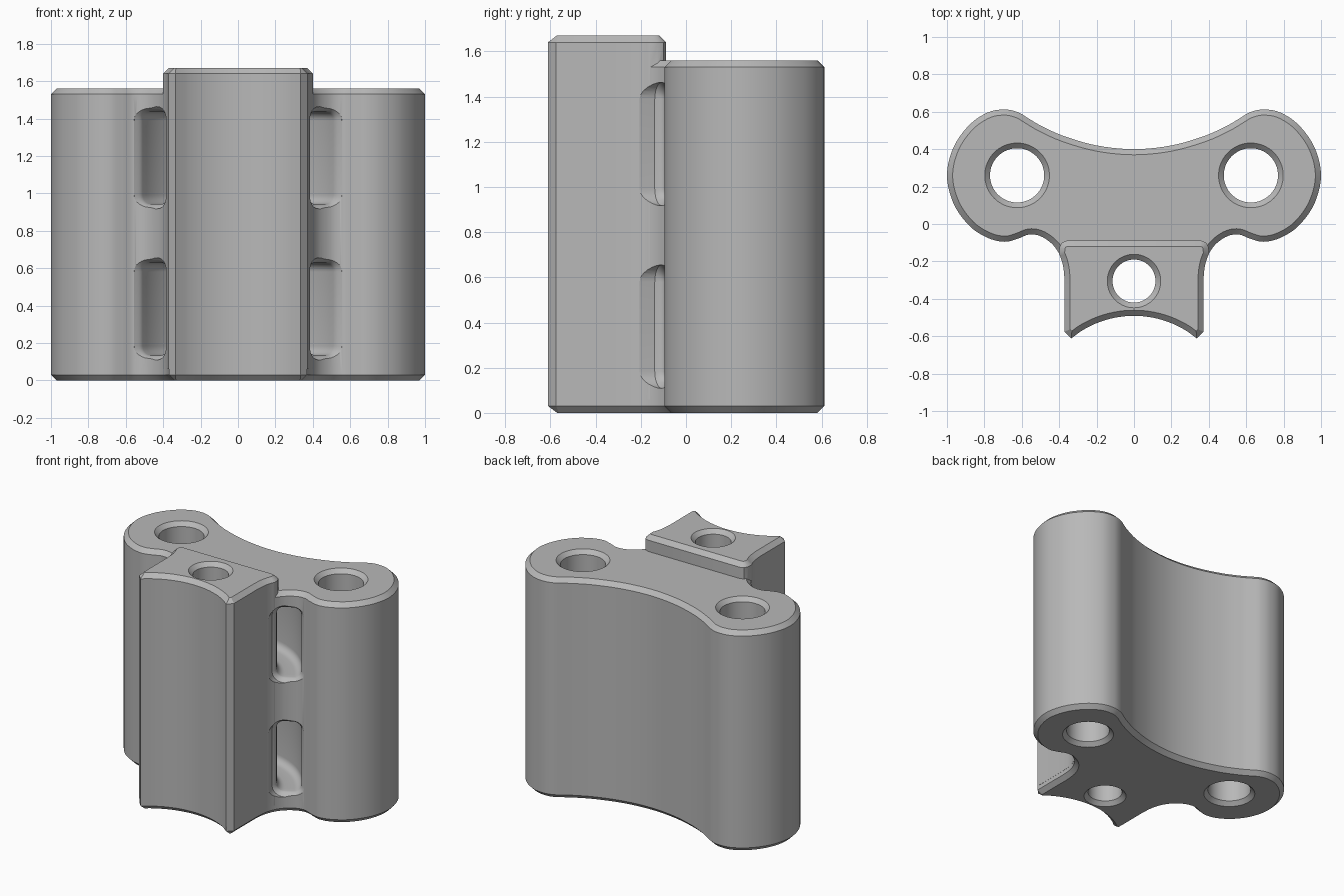
import bpy, bmesh
from math import sin, cos, pi, radians, sqrt
from mathutils import Vector

old = bpy.data.objects.get("Cube")
if old:
    bpy.data.objects.remove(old, do_unlink=True)

BODY_TOP, BLOCK_TOP, CHAMFER = 1.56, 1.67, 0.03

grey = bpy.data.materials.new("plain grey")
grey.use_nodes = True
grey.diffuse_color = (0.48, 0.48, 0.48, 1)
grey.node_tree.nodes["Principled BSDF"].inputs["Base Color"].default_value = grey.diffuse_color


def loft(name, rings):
    """Solid skinned through equal-sized rings of 3D points, capped at both ends."""
    bm = bmesh.new()
    rows = [[bm.verts.new(p) for p in ring] for ring in rings]
    n = len(rows[0])
    for a, b in zip(rows, rows[1:]):
        for i in range(n):
            j = (i + 1) % n
            bm.faces.new((a[i], a[j], b[j], b[i]))
    bm.faces.new(rows[0])
    bm.faces.new(rows[-1])
    bmesh.ops.recalc_face_normals(bm, faces=bm.faces)
    mesh = bpy.data.meshes.new(name)
    bm.to_mesh(mesh)
    bm.free()
    mesh.materials.append(grey)
    ob = bpy.data.objects.new(name, mesh)
    bpy.context.collection.objects.link(ob)
    return ob


def smooth_path(pts, steps=5):
    """Catmull-Rom curve through the points, mirrored at its start on x = 0."""
    pts = [Vector(p) for p in pts]
    ext = [Vector((-pts[1].x, pts[1].y))] + pts + [2 * pts[-1] - pts[-2]]
    out = []
    for p0, p1, p2, p3 in zip(ext, ext[1:], ext[2:], ext[3:]):
        for k in range(steps):
            t = k / steps
            out.append(0.5 * (2 * p1 + (p2 - p0) * t + (2 * p0 - 5 * p1 + 4 * p2 - p3) * t * t
                              + (3 * p1 - p0 - 3 * p2 + p3) * t ** 3))
    return out + [pts[-1]]


def mirrored(half):
    """Closed clockwise outline from a half that starts and ends on x = 0."""
    return half + [Vector((-p.x, p.y)) for p in reversed(half[1:-1])]


def inset(outline, d):
    """Outline moved inward by d with mitred corners."""
    out = []
    for i, p in enumerate(outline):
        e1 = (p - outline[i - 1]).normalized()
        e2 = (outline[(i + 1) % len(outline)] - p).normalized()
        n1, n2 = Vector((e1.y, -e1.x)), Vector((e2.y, -e2.x))
        out.append(p + (n1 + n2) * d / (1 + n1.dot(n2)))
    return out


def at(outline, z):
    return [(p.x, p.y, z) for p in outline]


def combine(target, tool, operation):
    mod = target.modifiers.new("combine", "BOOLEAN")
    mod.operation, mod.object, mod.solver = operation, tool, "EXACT"
    bpy.ops.object.select_all(action="DESELECT")
    bpy.context.view_layer.objects.active = target
    target.select_set(True)
    bpy.ops.object.modifier_apply(modifier=mod.name)
    bpy.data.objects.remove(tool, do_unlink=True)


# Half outline: curved back, round lobe, neck, then block side and concave front
half = smooth_path([
    (0, .40), (.2, .42), (.38, .472), (.5, .527), (.56, .562), (.62, .597), (.69, .612),
    (.78, .597), (.88, .53), (.965, .41), (1, .26), (.965, .11), (.88, -.01), (.78, -.075),
    (.69, -.095), (.62, -.078), (.56, -.056), (.5, -.065), (.44, -.105), (.4, -.16),
    (.378, -.225), (.37, -.3)])
half += [Vector((.37, -.575)), Vector((.335, -.61))]
for k in range(11, -1, -1):
    x = .026 * k
    half.append(Vector((x, -1.02 + sqrt(.53 ** 2 - x * x))))
outline = mirrored(half)
small = inset(outline, CHAMFER)
body = loft("clamp_body", [at(small, 0), at(outline, CHAMFER),
                           at(outline, BODY_TOP - CHAMFER), at(small, BODY_TOP)])

# Taller front block sharing the lower part of the outline
block_half = [Vector(p) for p in ((0, -.09), (.36, -.09), (.385, -.1), (.398, -.125))]
block_half += [p for p in half if p.y < -.15]
block_line = inset(mirrored(block_half), -.001)
block = loft("front_block", [at(block_line, .06), at(block_line, BLOCK_TOP - CHAMFER),
                             at(inset(block_line, CHAMFER), BLOCK_TOP)])
combine(body, block, "UNION")


# Vertical through holes with chamfered mouths
def drill(x, y, r, top):
    c = .028
    levels = ((r + c, -.1), (r + c, 0), (r, c), (r, top - c), (r + c, top), (r + c, top + .1))
    tool = loft("hole_cutter", [[(x + q * cos(2 * pi * i / 64), y + q * sin(2 * pi * i / 64), z)
                                 for i in range(64)] for q, z in levels])
    combine(body, tool, "DIFFERENCE")


for side in (-1, 1):
    drill(side * .625, .26, .145, BODY_TOP)
drill(0, -.305, .115, BLOCK_TOP)


# Curved strap channels running behind the block, flared at both mouths
def channel_section(angle, zc):
    inside = min(angle, 180 - angle)
    t = min(max((inside - 24) / 5, 0), 1)
    flare = .025 * (1 - sin(t * pi / 2))
    hw, hh, rad = .08 + flare, .248 + flare, .05 + flare
    ring = []
    for corner, (sx, sz) in enumerate(((1, 1), (-1, 1), (-1, -1), (1, -1))):
        for k in range(7):
            a = radians(90 * corner + 15 * k)
            r = .5025 + sx * (hw - rad) + rad * cos(a)
            z = zc + sz * (hh - rad) + rad * sin(a)
            ring.append((r * cos(radians(angle)), -.3 + r * sin(radians(angle)), z))
    return ring


mouth = [10, 24, 24.3, 25, 26, 27, 28, 29]
angles = mouth + list(range(33, 148, 3)) + [180 - a for a in reversed(mouth)]
for zc in (.382, 1.19):
    combine(body, loft("channel_cutter", [channel_section(a, zc) for a in angles]), "DIFFERENCE")

# Smooth curves, crisp chamfers
bpy.ops.object.select_all(action="DESELECT")
body.select_set(True)
bpy.context.view_layer.objects.active = body
bpy.ops.object.shade_smooth_by_angle(angle=radians(30))
